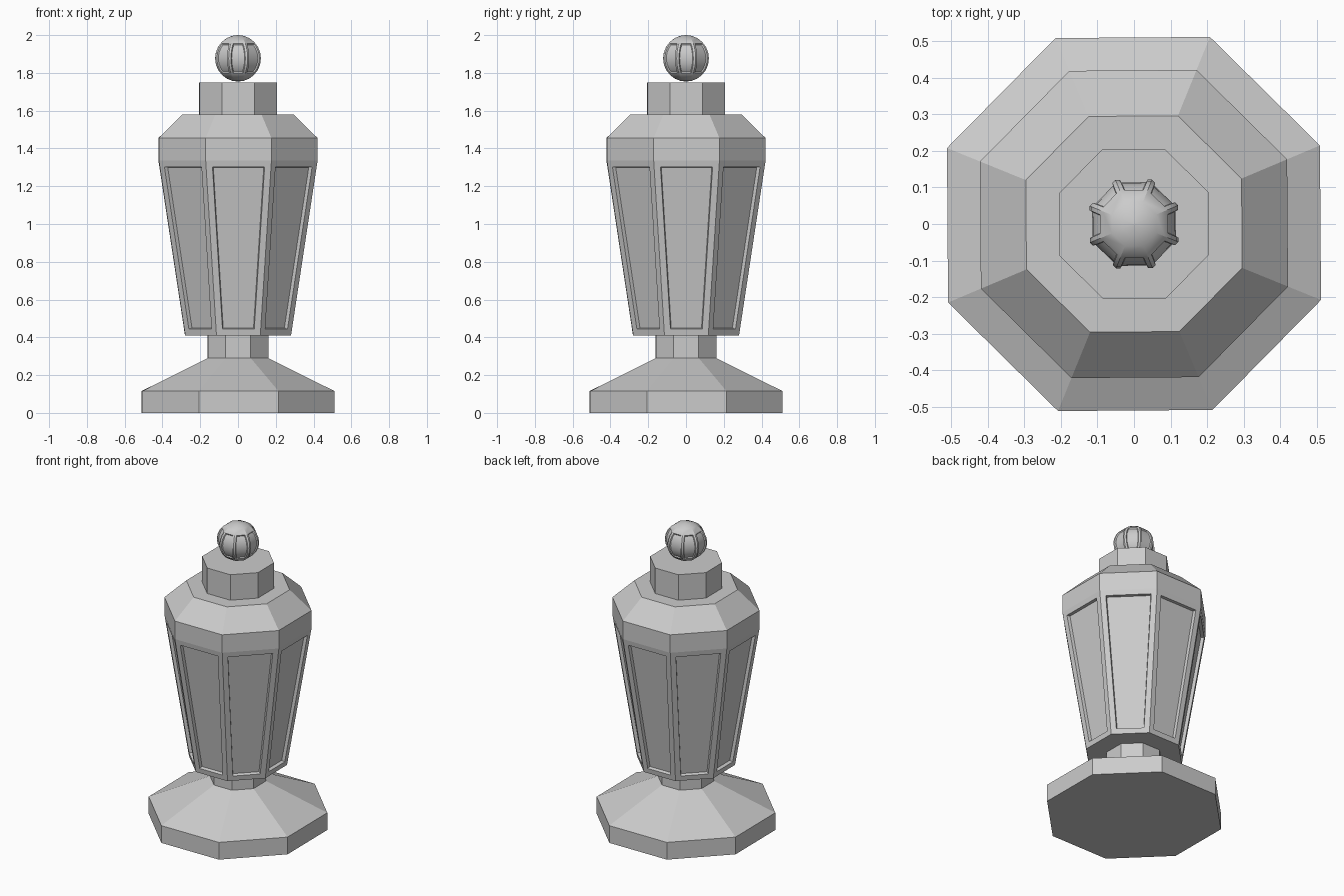
import bpy, bmesh, math

if "Cube" in bpy.data.objects:
    bpy.data.objects.remove(bpy.data.objects["Cube"])

SIDES = 8
PHASE = math.radians(22.5 + 0.4)


def lathe(name, profile, panel=None):
    """Eight-sided turned part from (flat radius, z) points.
    panel = (first row, last row, border, depth) recesses those rows on every side."""
    bm = bmesh.new()
    k = 1 / math.cos(math.pi / SIDES)
    rings = []
    for r, z in profile:
        rings.append([bm.verts.new((r * k * math.cos(PHASE + i * math.tau / SIDES),
                                    r * k * math.sin(PHASE + i * math.tau / SIDES), z))
                      for i in range(SIDES)])
    columns = [[] for _ in range(SIDES)]
    for row, (a, b) in enumerate(zip(rings, rings[1:])):
        for i in range(SIDES):
            j = (i + 1) % SIDES
            f = bm.faces.new((a[i], a[j], b[j], b[i]))
            if panel and panel[0] <= row <= panel[1]:
                columns[i].append(f)
    bm.faces.new(rings[0][::-1])
    bm.faces.new(rings[-1])
    bm.normal_update()
    if panel:
        for faces in columns:
            bmesh.ops.inset_region(bm, faces=faces, thickness=panel[2],
                                   use_even_offset=True, use_boundary=True)
            bmesh.ops.inset_region(bm, faces=faces, thickness=0.004, depth=-panel[3],
                                   use_even_offset=True, use_boundary=True)
    mesh = bpy.data.meshes.new(name)
    bm.to_mesh(mesh)
    bm.free()
    ob = bpy.data.objects.new(name, mesh)
    bpy.context.collection.objects.link(ob)
    return ob


# Foot with sloping top and neck
lathe("base", [(0.51, 0), (0.51, 0.115), (0.16, 0.29), (0.16, 0.42)])

# Tapered body with a recessed panel on each side, and shoulder
lathe("body", [(0.28, 0.41), (0.42, 1.335), (0.42, 1.455), (0.295, 1.58)],
      panel=(0, 0, 0.034, 0.02))

# Collar under the finial
lathe("collar", [(0.205, 1.57), (0.205, 1.75)])

# Ribbed ball finial
STEPS = 12
ball = [(max(0.121 * math.sin(math.pi * i / STEPS), 0.002),
         1.877 - 0.123 * math.cos(math.pi * i / STEPS)) for i in range(STEPS + 1)]
finial = lathe("finial", ball, panel=(3, 8, 0.012, 0.007))
bpy.context.view_layer.objects.active = finial
finial.select_set(True)
bpy.ops.object.shade_smooth_by_angle(angle=math.radians(25))
